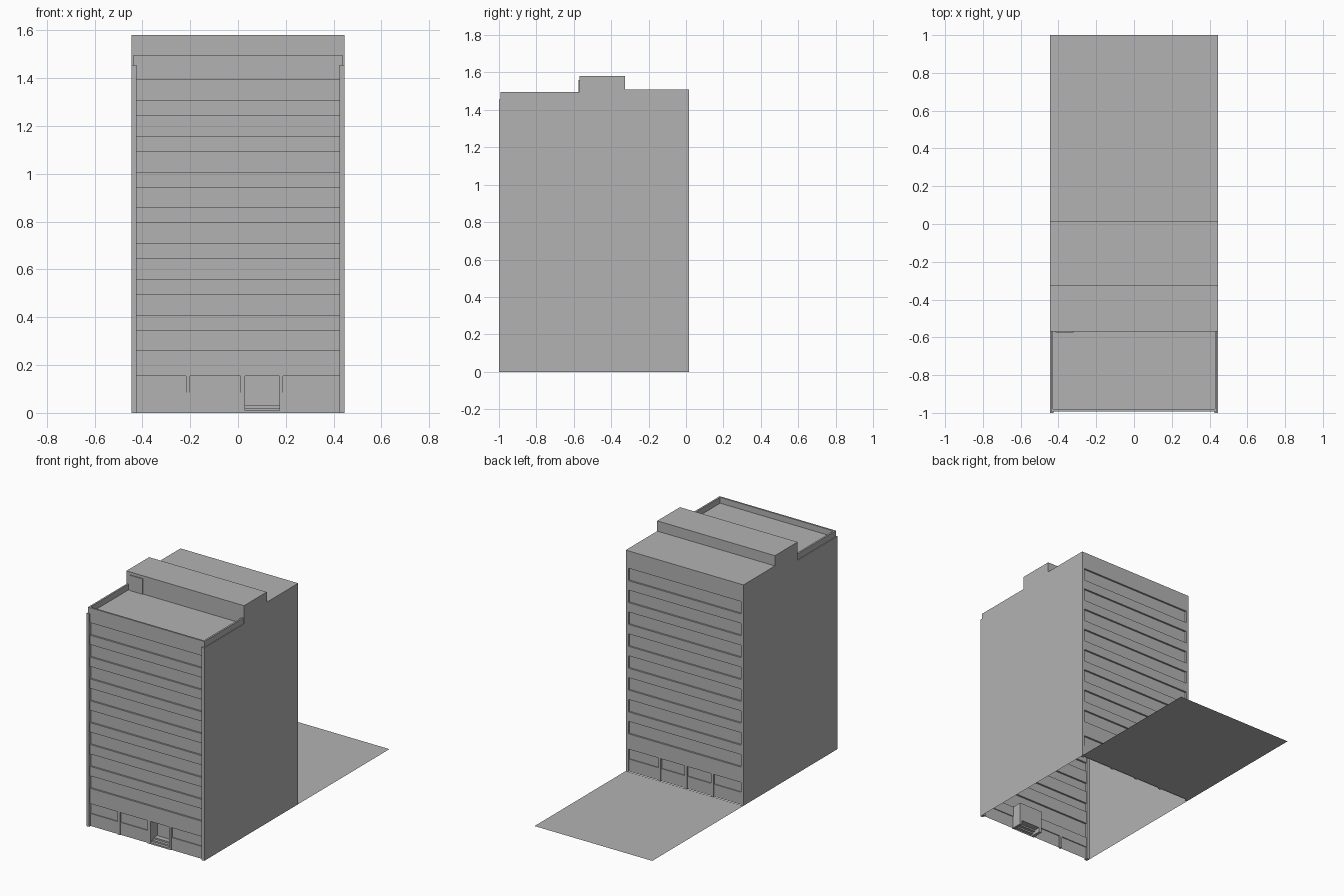
import bpy
import bmesh
from mathutils import Vector

cube = bpy.data.objects.get("Cube")
if cube:
    bpy.data.objects.remove(cube, do_unlink=True)

grey = bpy.data.materials.new("concrete grey")
grey.use_nodes = True
COLOUR = (0.45, 0.45, 0.45, 1)
grey.diffuse_color = COLOUR
grey.node_tree.nodes["Principled BSDF"].inputs["Base Color"].default_value = COLOUR


def finish(name, bm):
    mesh = bpy.data.meshes.new(name)
    bm.to_mesh(mesh)
    bm.free()
    mesh.materials.append(grey)
    obj = bpy.data.objects.new(name, mesh)
    bpy.context.scene.collection.objects.link(obj)
    return obj


def box(name, x0, x1, y0, y1, z0, z1):
    bm = bmesh.new()
    bmesh.ops.create_cube(bm, size=1)
    lo, hi = Vector((x0, y0, z0)), Vector((x1, y1, z1))
    for v in bm.verts:
        v.co = (lo + hi) / 2 + v.co * (hi - lo)
    return finish(name, bm)


def sheet(name, profile, x0, x1):
    """Sweep a (y, z) polyline along x from x0 to x1."""
    bm = bmesh.new()
    rows = [[bm.verts.new((x, y, z)) for y, z in profile] for x in (x0, x1)]
    for i in range(len(profile) - 1):
        bm.faces.new((rows[0][i], rows[0][i + 1], rows[1][i + 1], rows[1][i]))
    return finish(name, bm)


def side_wall(name, x, outline):
    bm = bmesh.new()
    bm.faces.new([bm.verts.new((x, y, z)) for y, z in outline])
    return finish(name, bm)


HALF, INNER = 0.445, 0.425        # half width, half width between end piers
FRONT, BACK = -1.0, 0.015
GROUND_TOP, DECK, REAR_ROOF, PENTHOUSE = 0.155, 1.455, 1.51, 1.58
DOOR_L, DOOR_R = 0.03, 0.173

# Stepped roof and the plain side walls
roof = [(-0.99, DECK), (-0.57, DECK), (-0.57, PENTHOUSE), (-0.325, PENTHOUSE),
        (-0.325, REAR_ROOF), (BACK, REAR_ROOF)]
sheet("roof", roof, HALF, -HALF)
outline = [(-0.975, 0), (-0.975, DECK)] + roof[1:-1] + [(0, REAR_ROOF), (0, 0)]
side_wall("right_wall", -HALF, outline[::-1])
side_wall("left_wall", HALF, outline)


# Facades: recessed ribbon windows between spandrels
def facade(name, plane, inward, top, x0, x1):
    glass = plane + inward * 0.012
    points = [(glass, GROUND_TOP), (plane, GROUND_TOP)]
    for floor in range(8):
        sill = 0.26 + floor * 0.1495
        head = sill + 0.085
        points += [(plane, sill), (glass, sill), (glass, head), (plane, head)]
    points.append((plane, top))
    sheet(name + "_upper_facade", points, x0, x1)


def shopfront(name, plane, inward, x0, x1):
    panel, glass = plane + inward * 0.006, plane + inward * 0.012
    sheet(name, [(panel, 0), (panel, 0.085), (glass, 0.085), (glass, GROUND_TOP)], x0, x1)


front_plane = FRONT + 0.01
facade("front", front_plane, 1, DECK, INNER, -INNER)
facade("back", BACK, -1, REAR_ROOF, -INNER, INNER)
shopfront("front_shopfront_right", front_plane, 1, 0.01, -INNER)
shopfront("front_shopfront_left", front_plane, 1, INNER, 0.188)
shopfront("back_shopfront", BACK, -1, -INNER, INNER)

# End piers
for label, s in (("left", 1), ("right", -1)):
    x0, x1 = sorted((s * INNER, s * HALF))
    box("front_pier_" + label, x0, x1, FRONT, -0.975, 0, DECK)
    box("back_pier_" + label, x0, x1, 0, BACK, 0, REAR_ROOF)

# Ground floor pillars
box("front_pillar", -0.217, -0.2, front_plane, -0.976, 0, GROUND_TOP)
for i, x in enumerate((-0.21, -0.01, 0.19)):
    box(f"back_pillar_{i}", x - 0.009, x + 0.009, 0.001, BACK, 0, GROUND_TOP)

# Recessed entrance with steps, jambs and door
porch_back = -0.91
steps = [(front_plane, GROUND_TOP), (porch_back, GROUND_TOP), (porch_back, 0.03)]
y = -0.95
for riser in (0.03, 0.02, 0.01):
    steps += [(y, riser), (y, riser - 0.01)]
    y -= 0.02
sheet("entrance_porch", steps, DOOR_L, DOOR_R)
box("entrance_jamb_right", 0.01, DOOR_L, front_plane, porch_back, 0, GROUND_TOP)
box("entrance_jamb_left", DOOR_R, 0.188, front_plane, porch_back, 0, GROUND_TOP)
box("entrance_door", 0.04, 0.165, porch_back - 0.005, porch_back, 0.03, 0.145)

# Parapet round the front roof deck
box("front_parapet", -0.44, 0.44, -0.992, -0.98, DECK, 1.495)
for label, s in (("left", 1), ("right", -1)):
    x0, x1 = sorted((s * 0.428, s * 0.44))
    box("side_parapet_" + label, x0, x1, -0.98, -0.57, DECK, 1.495)

# Door onto the roof deck
box("roof_door", -0.415, -0.32, -0.575, -0.57, DECK, 1.56)

# Flat yard behind the building
sheet("rear_yard", [(BACK, 0), (1, 0)], HALF, -HALF)
